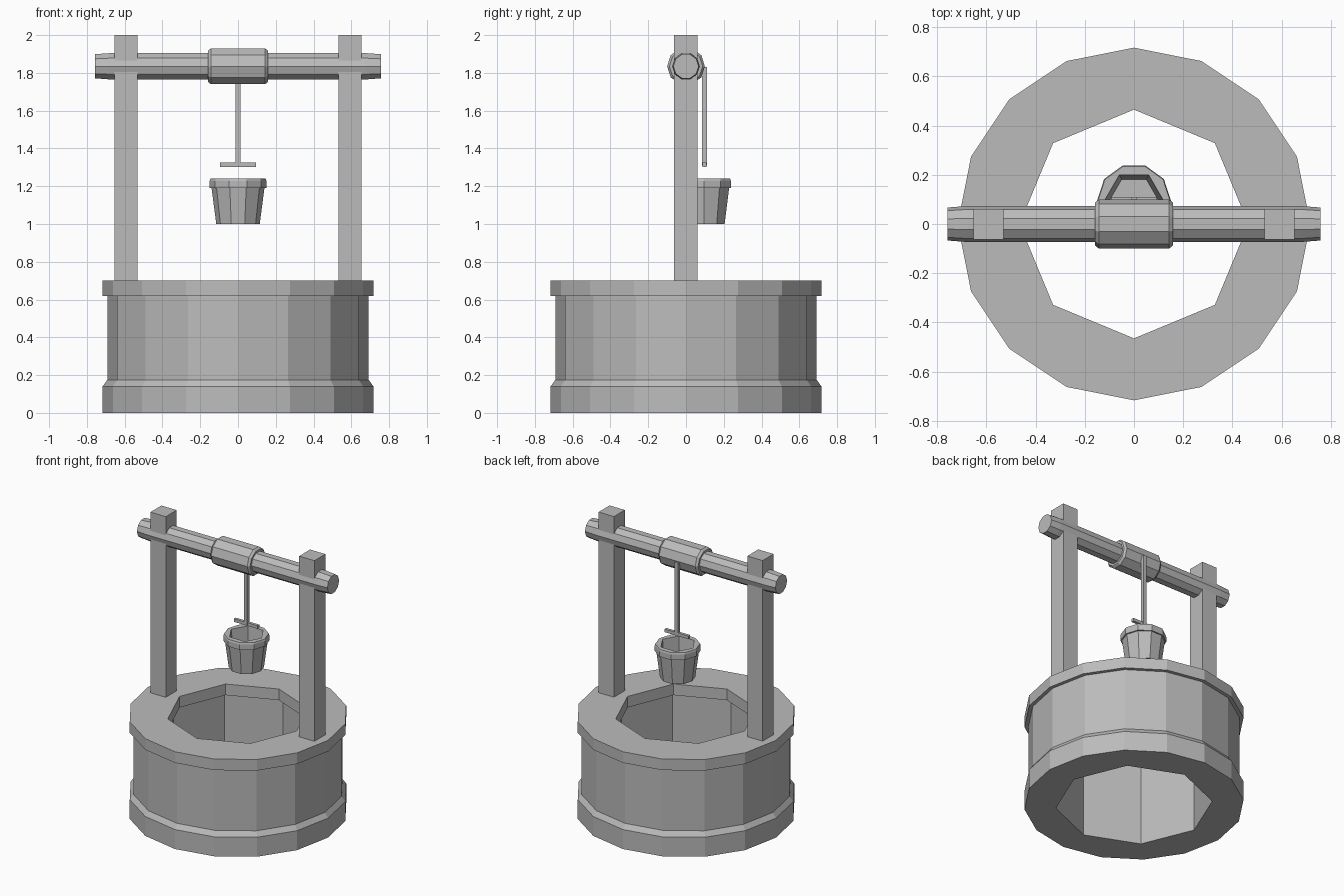
import bpy, bmesh, math
from mathutils import Matrix

cube = bpy.data.objects.get("Cube")
if cube:
    bpy.data.objects.remove(cube)

stone = bpy.data.materials.new("plain_grey")
stone.use_nodes = True
GREY = (0.5, 0.5, 0.5, 1)
stone.diffuse_color = GREY
stone.node_tree.nodes["Principled BSDF"].inputs["Base Color"].default_value = GREY


def finish(name, bm, matrix=Matrix()):
    bmesh.ops.recalc_face_normals(bm, faces=bm.faces)
    mesh = bpy.data.meshes.new(name)
    bm.to_mesh(mesh)
    bm.free()
    mesh.transform(matrix)
    mesh.materials.append(stone)
    obj = bpy.data.objects.new(name, mesh)
    bpy.context.collection.objects.link(obj)
    return obj


def lathe(bm, profile, sides, turn=0.0):
    """Sweep (radius, height) pairs round z; return the rings of vertices."""
    rings = []
    for r, z in profile:
        angles = [turn + math.tau * i / sides for i in range(sides)]
        rings.append([bm.verts.new((r * math.cos(a), r * math.sin(a), z)) for a in angles])
    for low, high in zip(rings, rings[1:]):
        for i in range(sides):
            j = (i + 1) % sides
            bm.faces.new((low[i], low[j], high[j], high[i]))
    return rings


def annulus(bm, outer, inner):
    """Fill the flat ring between two loops with different side counts."""
    edges = [bm.edges.get((ring[i - 1], ring[i])) for ring in (outer, inner) for i in range(len(ring))]
    made = bmesh.ops.triangle_fill(bm, edges=edges, use_beauty=True)
    flat = [e for e in made["geom"] if isinstance(e, bmesh.types.BMEdge)]
    bmesh.ops.dissolve_limit(bm, angle_limit=0.01, edges=flat, verts=[])


def box(name, low, high):
    bm = bmesh.new()
    bmesh.ops.create_cube(bm, size=1)
    size = [b - a for a, b in zip(low, high)]
    middle = [(a + b) / 2 for a, b in zip(low, high)]
    return finish(name, bm, Matrix.Translation(middle) @ Matrix.Diagonal((*size, 1)))


def roller(name, profile):
    """Ten-sided bar along x, flat side up."""
    bm = bmesh.new()
    rings = lathe(bm, profile, 10, math.pi / 2)
    bm.faces.new(rings[0])
    bm.faces.new(rings[-1])
    place = Matrix.Translation((0, 0, 1.835)) @ Matrix.Rotation(math.pi / 2, 4, 'Y')
    return finish(name, bm, place)


# Well wall: sixteen-sided outside, eight-sided shaft with an overhanging rim
bm = bmesh.new()
outside = lathe(bm, [(0.717, 0), (0.717, 0.14), (0.692, 0.175), (0.692, 0.62),
                     (0.717, 0.62), (0.717, 0.7)], 16)
inside = lathe(bm, [(0.512, 0), (0.512, 0.62), (0.465, 0.62), (0.465, 0.7)], 8)
annulus(bm, outside[0], inside[0])
annulus(bm, outside[-1], inside[-1])
finish("well_wall", bm)

# Posts
for side, sign in (("left", 1), ("right", -1)):
    x = 0.592 * sign
    box(side + "_post", (x - 0.061, -0.063, 0.66), (x + 0.061, 0.061, 2))

# Crossbeam and the thicker drum around its middle
roller("crossbeam", [(0.067, -0.758), (0.073, -0.68), (0.073, 0.68), (0.067, 0.758)])
roller("drum", [(0.088, -0.158), (0.1, -0.143), (0.1, 0.143), (0.088, 0.158)])

# Rope and its toggle
box("rope", (-0.013, 0.085, 1.31), (0.013, 0.11, 1.83))
box("rope_toggle", (-0.094, 0.087, 1.303), (0.094, 0.108, 1.325))

# Bucket: ten-sided outside, six-sided hollow
bm = bmesh.new()
outside = lathe(bm, [(0.115, 1), (0.14, 1.19), (0.15, 1.19), (0.15, 1.228), (0.146, 1.24)], 10)
inside = lathe(bm, [(0.1, 1.02), (0.12, 1.24)], 6)
bm.faces.new(outside[0])
bm.faces.new(inside[0])
annulus(bm, outside[-1], inside[-1])
finish("bucket", bm, Matrix.Translation((0, 0.095, 0)))
